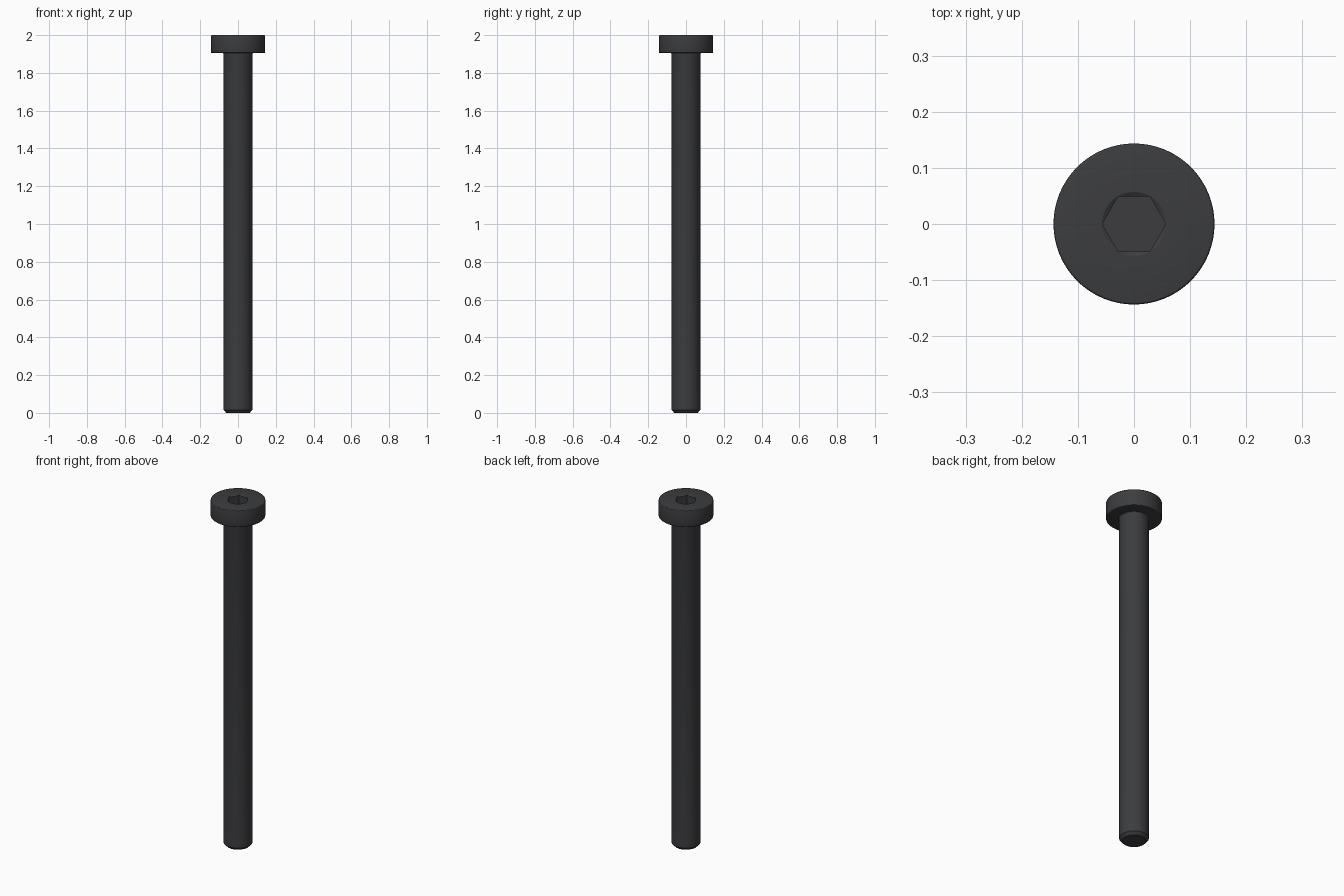
import bpy, bmesh, math
from mathutils import Matrix

if "Cube" in bpy.data.objects:
    bpy.data.objects.remove(bpy.data.objects["Cube"])

SIDES = 64

# Dark steel
mat = bpy.data.materials.new("dark_steel")
mat.diffuse_color = (0.045, 0.046, 0.05, 1)
mat.use_nodes = True
mat.node_tree.nodes["Principled BSDF"].inputs["Base Color"].default_value = mat.diffuse_color


def make_object(name, bm):
    bmesh.ops.recalc_face_normals(bm, faces=bm.faces[:])
    mesh = bpy.data.meshes.new(name)
    bm.to_mesh(mesh)
    bm.free()
    ob = bpy.data.objects.new(name, mesh)
    bpy.context.collection.objects.link(ob)
    return ob


# Screw body: lathed profile (radius, height), with rounded head edges,
# under-head fillet, chamfered tip and countersunk socket mouth
hr, b, zh, sr = 0.1435, 0.005, 1.905, 0.0762
arc = [math.radians(a) for a in (0, 30, 60, 90)]
profile = [(0, 0), (0.062, 0), (sr, 0.016)]
profile += [(sr + 0.006 * (1 - math.cos(a)), zh - 0.006 + 0.006 * math.sin(a)) for a in arc]
profile += [(hr - b + b * math.sin(a), zh + b - b * math.cos(a)) for a in arc]
profile += [(hr - b + b * math.cos(a), 2 - b + b * math.sin(a)) for a in arc]
profile += [(0.057, 2), (0.048, 1.9948), (0, 1.9948)]

bm = bmesh.new()
verts = [bm.verts.new((r, 0, z)) for r, z in profile]
edges = [bm.edges.new(p) for p in zip(verts, verts[1:])]
bmesh.ops.spin(bm, geom=verts + edges, cent=(0, 0, 0), axis=(0, 0, 1),
               angle=math.tau, steps=SIDES, use_duplicate=False)
bmesh.ops.remove_doubles(bm, verts=bm.verts[:], dist=1e-5)
screw = make_object("socket_screw", bm)
screw.data.materials.append(mat)

# Hex socket cutter, corners on the x axis
bm = bmesh.new()
depth, top = 0.05, 2.05
bmesh.ops.create_cone(bm, cap_ends=True, segments=6, radius1=0.0566, radius2=0.0566,
                      depth=top - 2 + depth,
                      matrix=Matrix.Translation((0, 0, (top + 2 - depth) / 2)))
if abs(max(v.co.x for v in bm.verts) - 0.0566) > 1e-4:
    bmesh.ops.rotate(bm, verts=bm.verts[:], cent=(0, 0, 0),
                     matrix=Matrix.Rotation(math.radians(30), 3, "Z"))
cutter = make_object("hex_cutter", bm)
cutter.data.materials.append(mat)

# Cut the socket, then drop the cutter
mod = screw.modifiers.new("socket", "BOOLEAN")
mod.operation, mod.solver, mod.object = "DIFFERENCE", "EXACT", cutter
bpy.context.view_layer.objects.active = screw
screw.select_set(True)
bpy.ops.object.modifier_apply(modifier=mod.name)
bpy.data.objects.remove(cutter)
bpy.ops.object.shade_smooth_by_angle(angle=math.radians(25))
